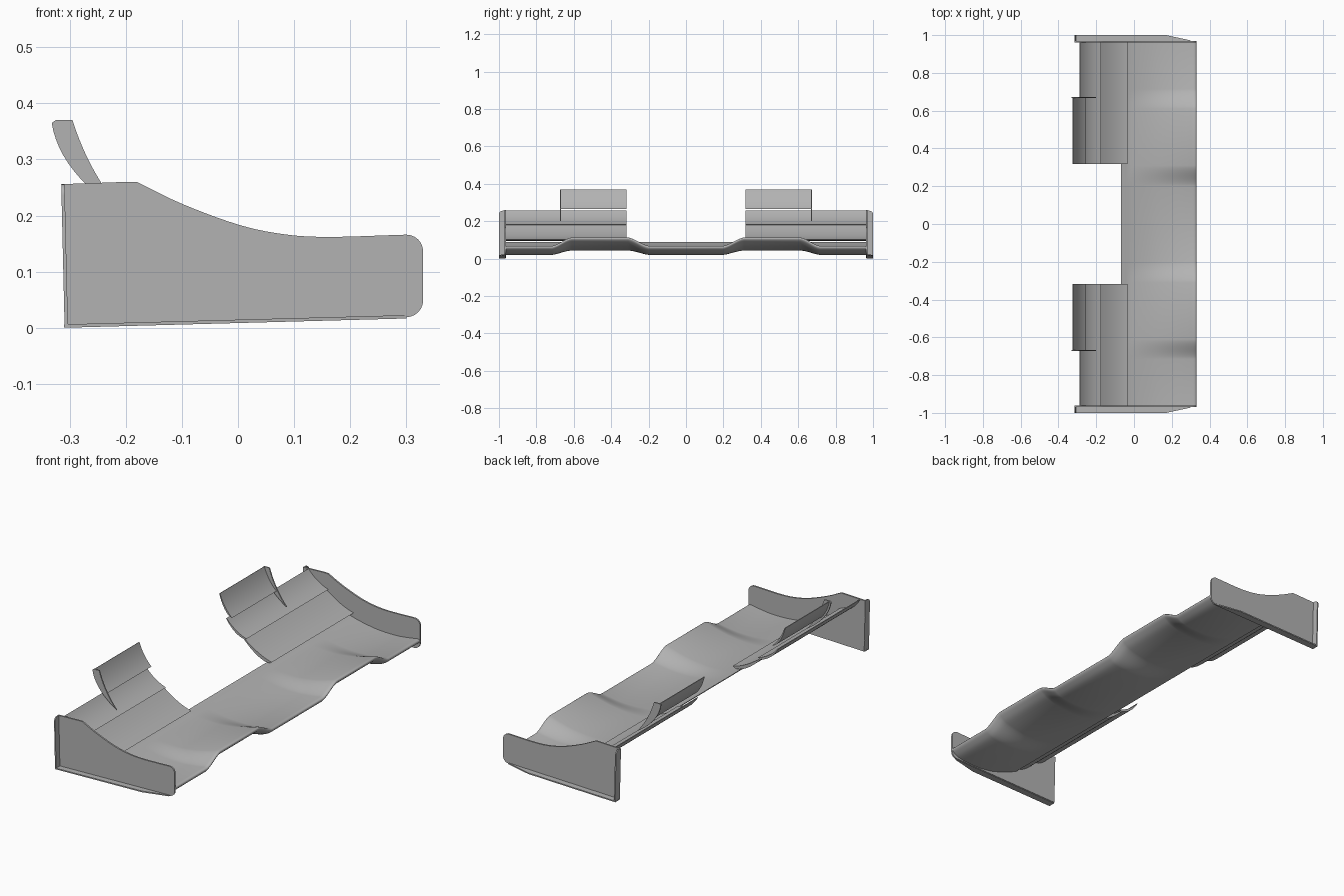
import bpy, bmesh, math
from mathutils import Vector

if "Cube" in bpy.data.objects:
    bpy.data.objects.remove(bpy.data.objects["Cube"], do_unlink=True)

grey = bpy.data.materials.new("plain grey")
grey.use_nodes = True
grey.diffuse_color = (0.45, 0.45, 0.45, 1)
grey.node_tree.nodes["Principled BSDF"].inputs["Base Color"].default_value = (0.45, 0.45, 0.45, 1)


def loft(name, rings, mirror=True):
    """Skin a closed body through rings of equal point count."""
    bm = bmesh.new()
    loops = [[bm.verts.new(p) for p in ring] for ring in rings]
    for a, b in zip(loops, loops[1:]):
        for i in range(len(a)):
            j = (i + 1) % len(a)
            bm.faces.new((a[i], a[j], b[j], b[i]))
    bm.faces.new(loops[0])
    bm.faces.new(loops[-1])
    bmesh.ops.recalc_face_normals(bm, faces=bm.faces)
    mesh = bpy.data.meshes.new(name)
    bm.to_mesh(mesh)
    bm.free()
    mesh.materials.append(grey)
    ob = bpy.data.objects.new(name, mesh)
    bpy.context.collection.objects.link(ob)
    bpy.ops.object.select_all(action='DESELECT')
    ob.select_set(True)
    bpy.context.view_layer.objects.active = ob
    bpy.ops.object.shade_smooth_by_angle(angle=math.radians(35))
    if mirror:
        mod = ob.modifiers.new("Mirror", 'MIRROR')
        mod.use_axis = (False, True, False)
        mod.use_mirror_merge = False
    return ob


def prism(name, points, offset):
    a = [Vector(p) for p in points]
    return loft(name, [a, [p + Vector(offset) for p in a]])


def curve(a, mid, b, n=12):
    """Quadratic arc from a to b passing through mid."""
    a, mid, b = Vector(a), Vector(mid), Vector(b)
    c = 2 * mid - (a + b) / 2
    return [a * (1 - t) ** 2 + c * 2 * t * (1 - t) + b * t * t
            for t in (i / n for i in range(n + 1))]


def smooth_path(points, n=5):
    """Catmull-Rom path through the points."""
    p = [Vector(q) for q in points]
    p = [2 * p[0] - p[1]] + p + [2 * p[-1] - p[-2]]
    out = []
    for i in range(1, len(p) - 2):
        for t in (k / n for k in range(n)):
            out.append(0.5 * (2 * p[i] + (p[i + 1] - p[i - 1]) * t
                       + (2 * p[i - 1] - 5 * p[i] + 4 * p[i + 1] - p[i + 2]) * t * t
                       + (3 * p[i] - p[i - 1] - 3 * p[i + 1] + p[i + 2]) * t ** 3))
    return out + [p[-2]]


def flap(name, nose, mid, tail, thick, y0, y1):
    """Thin curved aerofoil: upper face on the arc, thickness below it."""
    top = curve(nose, mid, tail, 14)
    under = []
    for i, p in enumerate(top):
        t = i / 14
        d = (top[min(i + 1, 14)] - top[max(i - 1, 0)]).normalized()
        w = thick * 2.6 * math.sqrt(t) * (1 - t) + 0.003 * min(1, t * 5)
        under.append(p + Vector((-abs(d.y), -abs(d.x))) * w)
    ring = top + under[:0:-1]
    loft(name, [[(p.x, y, p.y) for p in ring] for y in (y0, y1)])


# Main plane: dished aerofoil whose nose lifts in two raised bays
section = smooth_path([(-.07, .09), (0, .071), (.1, .055), (.2, .053), (.28, .062),
                       (.318, .068), (.33, .06), (.318, .045), (.28, .028),
                       (.2, .02), (.1, .027), (0, .056), (-.07, .086)])


def bay(y):
    def step(a, b):
        t = min(1, max(0, (abs(y) - a) / (b - a)))
        return 0.4 * t + 0.6 * t * t * (3 - 2 * t)
    return step(.2, .31) - step(.61, .715)


half = [0] + [.2 + .11 * i / 8 for i in range(9)] + [.61 + .105 * i / 8 for i in range(9)] + [.965]
stations = [-y for y in half[:0:-1]] + half
loft("main_plane", [[(p.x, y, p.y + .047 * bay(y) * max(0, (p.x + .03) / .36))
                     for p in section] for y in stations], mirror=False)

# Stacked flaps on each side
flap("lower_flap", (-.035, .103), (-.112, .132), (-.195, .187), .014, .317, .965)
flap("middle_flap", (-.175, .182), (-.235, .211), (-.285, .257), .009, .317, .965)
flap("upper_flap", (-.255, .265), (-.294, .312), (-.322, .37), .006, .317, .67)

# Crescent fin closing the outer end of the upper flap
back = curve((-.332, .365), (-.292, .279), (-.2, .2))
front = curve((-.2, .2), (-.256, .279), (-.295, .37))
fin = back + front[1:] + [Vector((-.325, .37))]
prism("upper_flap_fin", [(p.x, .667, p.y) for p in fin], (0, .006, 0))

# End plate with a swept top edge and rounded front corners
sweep = smooth_path([(-.18, .26), (-.1, .221), (0, .184), (.08, .167), (.16, .162), (.3, .166)])
corners = [Vector((.3 + .03 * math.sin(a), z + .03 * math.cos(a)))
           for z, start in ((.136, 0), (.049, math.pi / 2))
           for a in (start + math.pi / 2 * i / 6 for i in range(7))]
plate = [Vector((-.309, .003)), Vector((-.315, .256)), Vector((-.2, .26))] + sweep[:-1] + corners
prism("end_plate", [(p.x, .962, p.y) for p in plate], (0, .008, 0))


# Foot lip, tapering into the plate toward the nose
def floor(x):
    return .0 + .027 * (x + .315)


foot = [(-.31, .965), (-.31, 1), (.17, 1), (.3, .972), (.3, .965)]
prism("foot_lip", [(x, y, floor(x)) for x, y in foot], (0, 0, .006))

# Rear flange with a rounded upper outer corner
arc = [(.98 + .02 * math.cos(a), .236 + .02 * math.sin(a))
       for a in (math.pi / 2 * i / 6 for i in range(7))]
flange = [(.965, .001), (1, .001)] + arc + [(.965, .256)]
prism("rear_flange", [(-.309 - .0235 * z, y, z) for y, z in flange], (.006, 0, 0))
